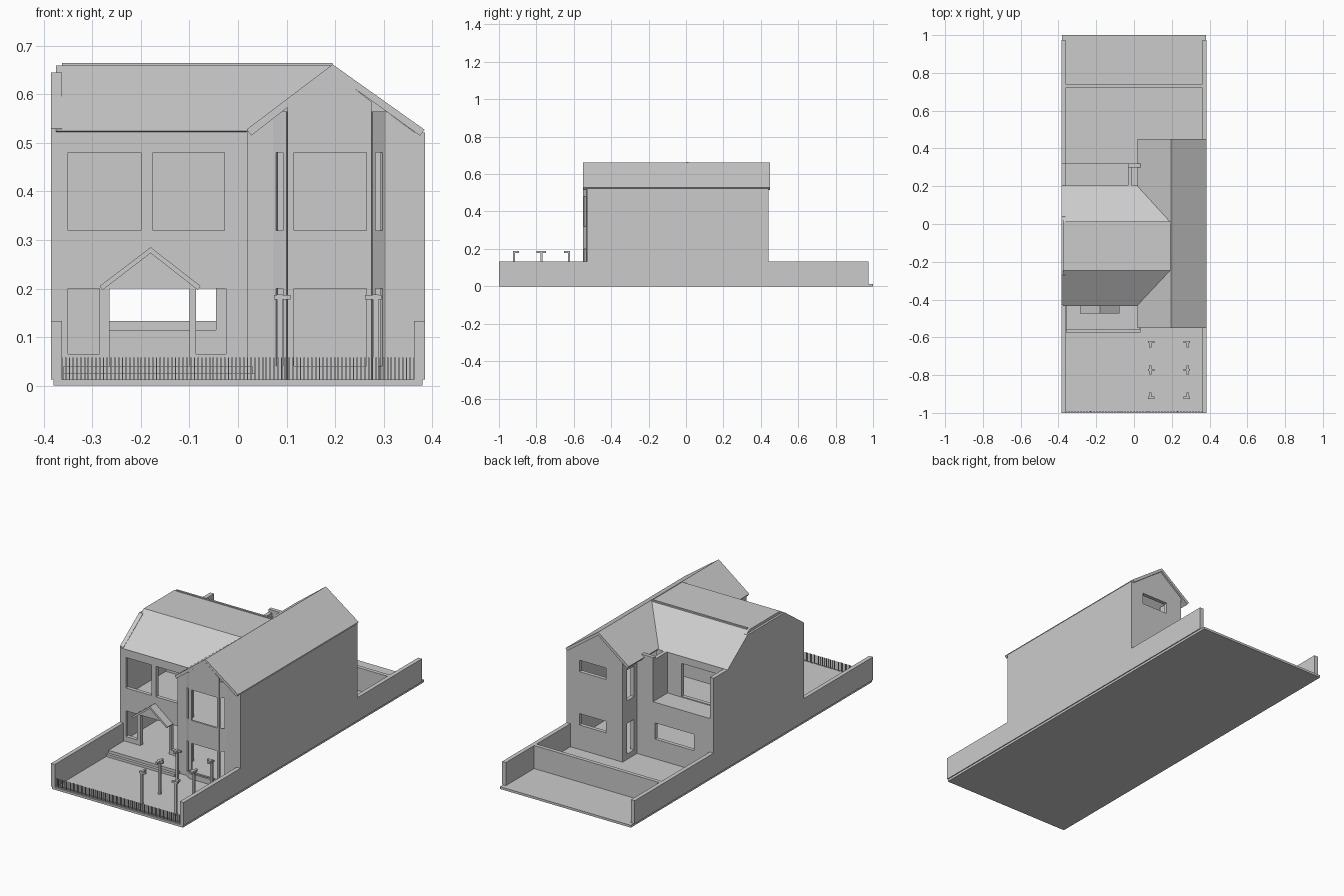
import bpy
from mathutils import Matrix, Vector

if "Cube" in bpy.data.objects:
    bpy.data.objects.remove(bpy.data.objects["Cube"])


def box(name, x0, x1, y0, y1, z0, z1):
    v = [(x, y, z) for x in (x0, x1) for y in (y0, y1) for z in (z0, z1)]
    f = [(0, 1, 3, 2), (4, 6, 7, 5), (0, 4, 5, 1), (2, 3, 7, 6), (0, 2, 6, 4), (1, 5, 7, 3)]
    me = bpy.data.meshes.new(name)
    me.from_pydata(v, [], f)
    ob = bpy.data.objects.new(name, me)
    bpy.context.collection.objects.link(ob)
    return ob


def rect(u0, u1, v0, v1):
    return [(u0, v0), (u1, v0), (u1, v1), (u0, v1)]


def panel(name, origin, along, outline, holes=(), thick=0.02):
    """Upright slab with holes; outline is (distance along, height)."""
    cu = bpy.data.curves.new(name, 'CURVE')
    cu.dimensions = '2D'
    cu.fill_mode = 'BOTH'
    cu.extrude = thick / 2
    for loop in [outline, *holes]:
        s = cu.splines.new('POLY')
        s.points.add(len(loop) - 1)
        for p, (u, v) in zip(s.points, loop):
            p.co = (u, v, 0, 1)
        s.use_cyclic_u = True
    tmp = bpy.data.objects.new(name + "_curve", cu)
    bpy.context.collection.objects.link(tmp)
    dg = bpy.context.evaluated_depsgraph_get()
    me = bpy.data.meshes.new_from_object(tmp.evaluated_get(dg))
    bpy.data.objects.remove(tmp)
    u = Vector((*along, 0)).normalized()
    n = u.cross(Vector((0, 0, 1)))
    m = Matrix(((u.x, 0, n.x, origin[0]), (u.y, 0, n.y, origin[1]),
                (0, 1, 0, 0), (0, 0, 0, 1)))
    me.transform(m)
    for p in me.polygons:
        p.use_smooth = False
    me.name = name
    ob = bpy.data.objects.new(name, me)
    bpy.context.collection.objects.link(ob)
    return ob


X, Y = (1, 0), (0, 1)

# Plot, garden wall and floors
box("ground_slab", -.38, .38, -1, 1, 0, .012)
box("garden_cross_wall", -.365, .365, .72, .74, .012, .133)
box("ground_floor", -.365, .365, -.43, .31, .012, .04)
box("wing_floor_front", .03, .365, -.53, -.43, .012, .04)
box("wing_floor_back", .065, .365, .31, .43, .012, .04)
box("upper_floor", -.365, .365, -.42, .2, .25, .27)
box("upper_floor_front", .03, .365, -.52, -.42, .25, .27)
box("upper_floor_back", .065, .365, .2, .43, .25, .27)
box("terrace_slab", -.365, -.033, .19, .32, .25, .308)

# Entrance steps
box("lower_step", -.36, .035, -.575, -.43, .012, .025)
box("upper_step", -.36, .03, -.56, -.43, .012, .04)

# Side walls with the garden walls in one piece
g, b = .133, .012
panel("left_side_wall", (-.374, 0), Y,
      [(-1, b), (.975, b), (.975, g), (.32, g), (.32, .525), (.205, .525), (.04, .645),
       (-.27, .645), (-.43, .53), (-.43, g), (-1, g)], thick=.022)
panel("right_side_wall", (.374, 0), Y,
      [(-1, b), (.975, b), (.975, g), (.44, g), (.44, .522), (-.53, .522), (-.53, g), (-1, g)],
      thick=.022)

# Front wall of the main house
panel("main_front_wall", (0, -.42), X, rect(-.365, .03, b, .525),
      [rect(-.35, -.2, .32, .48), rect(-.175, -.028, .32, .48), rect(-.35, -.285, .065, .2),
       rect(-.087, -.025, .065, .2), rect(-.265, -.1, .04, .2)])

# Back walls of the main house and terrace recess
panel("ground_back_wall", (0, .31), X, rect(-.365, -.033, b, .25),
      [rect(-.27, -.045, .115, .2)])
panel("back_corner_wall", (0, .31), X, rect(-.033, .07, b, .54))
panel("terrace_back_wall", (0, .19), X, rect(-.365, .03, .27, .525),
      [rect(-.34, -.115, .312, .485)])
panel("terrace_side_wall", (-.023, 0), Y, rect(.19, .32, .25, .525))

# Rear wing
panel("wing_back_wall", (0, .43), X,
      [(.06, b), (.364, b), (.364, .525), (.195, .65), (.06, .545)],
      [rect(.155, .31, .14, .2), rect(.155, .31, .42, .48)])
panel("wing_back_side_wall", (.07, 0), Y, rect(.3, .43, b, .545),
      [rect(.345, .405, .04, .2), rect(.345, .405, .32, .48)])

# Front wing with bay window
panel("wing_front_side_wall", (.03, 0), Y, rect(-.53, -.42, b, .525))
panel("wing_front_left", (0, -.52), X, [(.02, b), (.074, b), (.074, .56), (.02, .518)])
panel("wing_front_right", (0, -.52), X, [(.303, b), (.364, b), (.364, .522), (.303, .567)])
panel("bay_front", (0, -.546), X,
      [(.102, b), (.275, b), (.275, .585), (.195, .648), (.102, .574)],
      [rect(.115, .265, .04, .2), rect(.115, .265, .32, .48)], .01)
for side, p, q in (("left", (.074, -.528), (.102, -.546)), ("right", (.275, -.546), (.303, -.528))):
    d = (q[0] - p[0], q[1] - p[1])
    panel("bay_facet_" + side, p, d, rect(0, .033, b, .565),
          [rect(.008, .025, .04, .2), rect(.008, .025, .32, .48)], .008)

# Interior partitions
box("upper_partition", -.365, .365, -.08, -.065, .27, .54)
box("lower_wing_partition", .03, .365, -.08, -.065, .04, .25)

# Roofs
panel("wing_roof", (0, -.05), X,
      [(.018, .528), (.195, .662), (.385, .527), (.375, .515), (.195, .645), (.027, .515)],
      thick=1.0)
roof = panel("main_roof", (-.09, 0), Y,
             [(-.435, .525), (-.245, .66), (.01, .66), (.205, .525), (.19, .518),
              (.006, .646), (-.241, .646), (-.42, .518)], thick=.57)
for v in roof.data.vertices:  # valley cut against the wing roof
    if v.co.x > 0:
        v.co.x = .02 + (v.co.z - .525) * .175 / .135
box("ridge_trim", -.363, .195, .003, .013, .655, .665)

# Porch roof over the door
panel("porch_roof", (0, -.447), X,
      [(-.285, .205), (-.18, .285), (-.077, .205), (-.083, .197), (-.18, .273), (-.279, .197)],
      thick=.055)

# Front fence
n = 94
for i in range(n):
    x = -.363 + .726 * i / (n - 1)
    box("fence_picket", x - .0014, x + .0014, -.994, -.99, .012, .058)

# Pergola posts with corner and tee brackets
for s in (-1, 1):
    cx = .185 + s * .099
    for y, lo, hi in ((-.92, -.006, .028), (-.773, -.025, .025), (-.625, -.028, .006)):
        box("pergola_post", cx - .006, cx + .006, y - .006, y + .006, .012, .177)
        box("pergola_long_arm", cx - .006, cx + .006, y + lo, y + hi, .177, .188)
        xa, xb = sorted((cx + s * .012, cx - s * .022))
        box("pergola_cross_arm", xa, xb, y - .006, y + .006, .177, .187)
